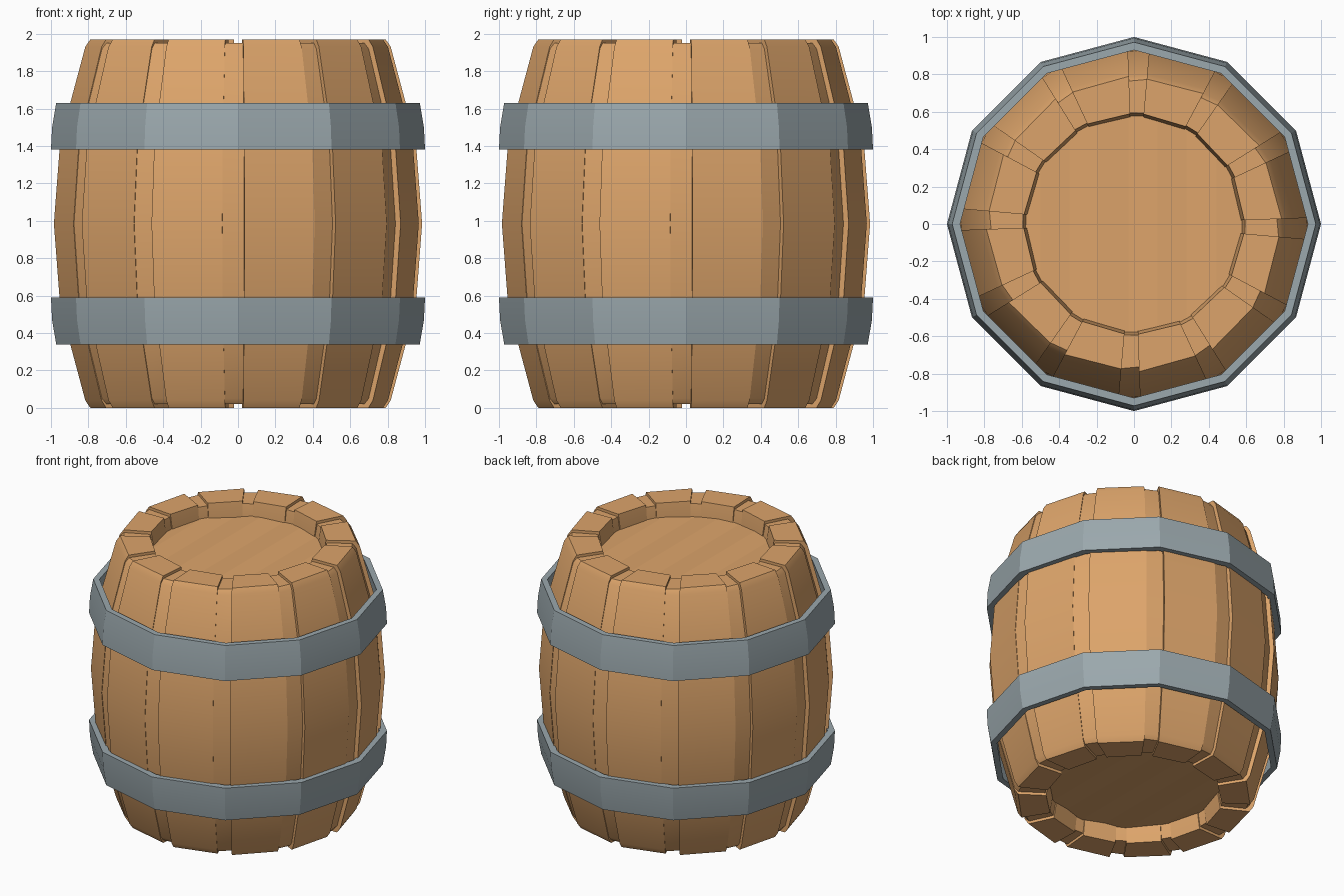
import bpy, bmesh, math
from mathutils import Vector

if "Cube" in bpy.data.objects:
    bpy.data.objects.remove(bpy.data.objects["Cube"])

H = 1.97  # barrel height


def material(name, col):
    m = bpy.data.materials.new(name)
    m.diffuse_color = (*col, 1)
    m.use_nodes = True
    m.node_tree.nodes["Principled BSDF"].inputs["Base Color"].default_value = m.diffuse_color
    return m


WOOD = material("warm wood", (0.72, 0.372, 0.145))
STEEL = material("blue grey steel", (0.327, 0.392, 0.418))


def finish(bm, name, mat, angle=None):
    bmesh.ops.recalc_face_normals(bm, faces=bm.faces)
    me = bpy.data.meshes.new(name)
    bm.to_mesh(me)
    bm.free()
    me.materials.append(mat)
    ob = bpy.data.objects.new(name, me)
    bpy.context.collection.objects.link(ob)
    if angle:
        me.polygons.foreach_set("use_smooth", [True] * len(me.polygons))
        me.set_sharp_from_angle(angle=math.radians(angle))
    return ob


def wedge(bm, profile, angles, factors):
    """Sweep a closed (r, z, is_outer) profile through the given angles."""
    loops = []
    for a, f in zip(angles, factors):
        a = math.radians(a)
        loops.append([bm.verts.new((math.cos(a) * r * (f if out else 1),
                                    math.sin(a) * r * (f if out else 1), z))
                      for r, z, out in profile])
    n = len(profile)
    for p, q in zip(loops, loops[1:]):
        for i in range(n):
            bm.faces.new((p[i], p[(i + 1) % n], q[(i + 1) % n], q[i]))
    bm.faces.new(loops[0])
    bm.faces.new(loops[-1][::-1])


def barrel_profile(inset, inner):
    half = [(0.79, inset), (0.817, 0.04 + inset / 2), (0.951, 0.54)]
    outer = half + [(0.985, H / 2)] + [(r, H - z) for r, z in half[::-1]]
    inside = [(inner, H - inset), (inner - 0.02, H - 0.13),
              (inner - 0.02, 0.13), (inner, inset)]
    return [(r, z, True) for r, z in outer] + [(r, z, False) for r, z in inside]


# staves, each stepping in slightly along its width
bm = bmesh.new()
for k in range(12):
    a = 30 * k
    wedge(bm, barrel_profile(0, 0.59), (a + 2, a + 25), (1, 0.985))
finish(bm, "staves", WOOD, 35)

# narrow recessed strips between the staves
bm = bmesh.new()
for k in range(12):
    a = 30 * k
    wedge(bm, barrel_profile(0.02, 0.595), (a + 25, a + 32), (0.982, 0.968))
finish(bm, "stave_joints", WOOD, 35)


# planked lids: a disc cut along y, alternate seams raised
def lid(name, z):
    bm = bmesh.new()
    bmesh.ops.create_circle(bm, cap_ends=True, segments=24, radius=0.61)
    seams = [-0.5, -0.345, -0.19, -0.03, 0.125, 0.28, 0.44]
    for x in seams:
        bmesh.ops.bisect_plane(bm, geom=bm.verts[:] + bm.edges[:] + bm.faces[:],
                               plane_co=(x, 0, 0), plane_no=(1, 0, 0))
    for v in bm.verts:
        t = (v.co.x + 0.03) / 0.312
        v.co.z = z + 0.02 * abs(t - round(t)) - 0.01
    finish(bm, name, WOOD)


lid("top_lid", H - 0.1)
lid("bottom_lid", 0.12)

# twelve-sided hoops, mirrored top and bottom
HOOP = [(1.0, 1.38), (0.994, 1.5), (0.972, 1.63),
        (0.93, 1.63), (0.95, 1.5), (0.95, 1.38)]
for name, flip in (("upper_hoop", False), ("lower_hoop", True)):
    bm = bmesh.new()
    rings = []
    for r, z in HOOP:
        z = H - z if flip else z
        rings.append([bm.verts.new((r * math.cos(k * math.pi / 6),
                                    r * math.sin(k * math.pi / 6), z))
                      for k in range(12)])
    for i in range(len(rings)):
        p, q = rings[i], rings[(i + 1) % len(rings)]
        for k in range(12):
            j = (k + 1) % 12
            bm.faces.new((p[k], p[j], q[j], q[k]))
    finish(bm, name, STEEL, 25)
